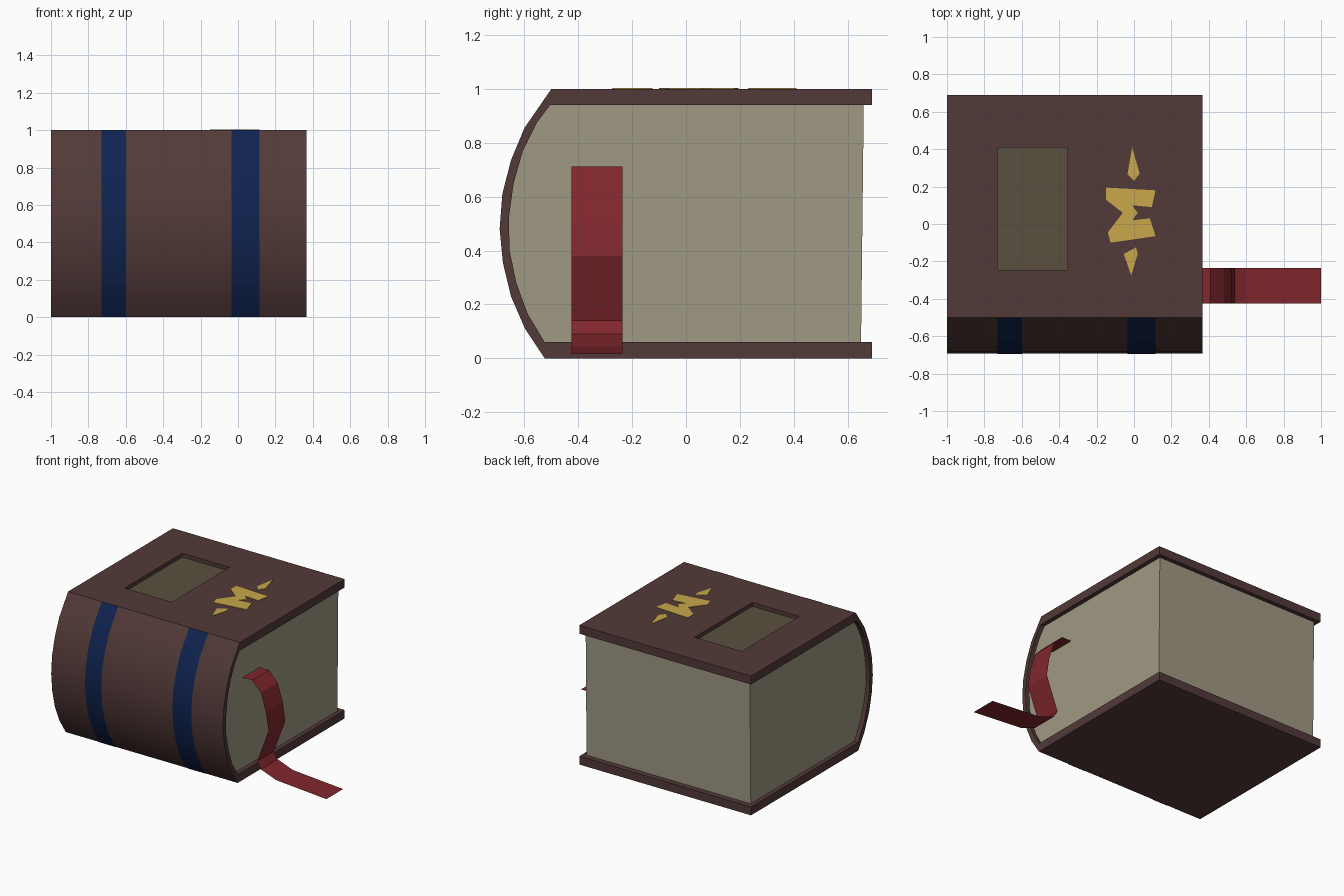
import bpy, bmesh
from mathutils import Vector

if "Cube" in bpy.data.objects:
    bpy.data.objects.remove(bpy.data.objects["Cube"])


def material(name, rgb):
    m = bpy.data.materials.new(name)
    m.diffuse_color = (*rgb, 1)
    m.use_nodes = True
    m.node_tree.nodes["Principled BSDF"].inputs["Base Color"].default_value = m.diffuse_color
    return m


leather = material("leather", (0.085, 0.042, 0.04))
paper = material("paper", (0.35, 0.32, 0.23))
blue = material("blue", (0.005, 0.017, 0.08))
red = material("red", (0.22, 0.02, 0.026))
gold = material("gold", (0.58, 0.39, 0.07))
olive = material("olive", (0.10, 0.08, 0.05))


def finish(name, bm, mat, smooth=False):
    bmesh.ops.recalc_face_normals(bm, faces=bm.faces)
    me = bpy.data.meshes.new(name)
    bm.to_mesh(me)
    bm.free()
    me.materials.append(mat)
    ob = bpy.data.objects.new(name, me)
    bpy.context.collection.objects.link(ob)
    if smooth:
        smooth_by_angle(ob)
    return ob


def select(ob):
    bpy.ops.object.select_all(action='DESELECT')
    ob.select_set(True)
    bpy.context.view_layer.objects.active = ob


def smooth_by_angle(ob):
    select(ob)
    bpy.ops.object.shade_smooth_by_angle(angle=0.6)


def prism(name, points, direction, mat, smooth=False):
    """Closed outline extruded along a direction."""
    bm = bmesh.new()
    face = bm.faces.new([bm.verts.new(p) for p in points])
    ext = bmesh.ops.extrude_face_region(bm, geom=[face], use_keep_orig=True)
    verts = [g for g in ext["geom"] if isinstance(g, bmesh.types.BMVert)]
    bmesh.ops.translate(bm, verts=verts, vec=direction)
    return finish(name, bm, mat, smooth)


def sheet(name, path, direction, mat, smooth=False):
    """Open path swept into a thin strip."""
    bm = bmesh.new()
    a = [bm.verts.new(p) for p in path]
    b = [bm.verts.new(Vector(p) + Vector(direction)) for p in path]
    for i in range(len(path) - 1):
        bm.faces.new((a[i], a[i + 1], b[i + 1], b[i]))
    return finish(name, bm, mat, smooth)


def rect(x0, x1, y0, y1, z):
    return [(x0, y0, z), (x1, y0, z), (x1, y1, z), (x0, y1, z)]


# Spine curves in (y, z), bottom to top
outer = [(-0.525, 0), (-0.598, 0.11), (-0.65, 0.23), (-0.68, 0.355), (-0.692, 0.48),
         (-0.682, 0.61), (-0.65, 0.735), (-0.6, 0.855), (-0.5, 1)]
inner = [(-0.525, 0.06), (-0.588, 0.165), (-0.63, 0.28), (-0.655, 0.4), (-0.658, 0.52),
         (-0.64, 0.65), (-0.606, 0.77), (-0.552, 0.877), (-0.505, 0.94)]

# Cover: boards and rounded spine in one wrap
wrap = [(0.69, 0)] + outer + [(0.69, 1), (0.69, 0.94)] + inner[::-1] + [(0.69, 0.06)]
cover = prism("cover", [(-1, y, z) for y, z in wrap], (1.365, 0, 0), leather)

# Recessed window in the top board
window = (-0.73, -0.355, -0.245, 0.41)
cutter = prism("window_cutter", rect(*window, 0.97), (0, 0, 0.1), leather)
cutter.hide_render = True
mod = cover.modifiers.new("window", 'BOOLEAN')
mod.operation = 'DIFFERENCE'
mod.solver = 'EXACT'
mod.object = cutter
select(cover)
bpy.ops.object.modifier_apply(modifier=mod.name)
bpy.data.objects.remove(cutter)
smooth_by_angle(cover)
prism("window_panel", rect(*window, 0.965), (0, 0, 0.007), olive)

# Page block, set back from the board edges
block = inner + [(0.66, 0.94), (0.65, 0.06)]
prism("pages", [(-0.97, y, z) for y, z in block], (1.305, 0, 0), paper, True)

# Blue bands around the spine
for name, x0, x1 in (("left_band", -0.73, -0.6), ("right_band", -0.035, 0.115)):
    sheet(name, [(x0, y - 0.003, z) for y, z in outer], (x1 - x0, 0, 0), blue, True)

# Gilded abstract ornament on the top board
ornament = {
    "ornament_centre": [(-0.15, 0.195), (-0.15, 0.13), (-0.06, 0.06), (-0.14, -0.045),
                        (-0.125, -0.1), (0.115, -0.065), (0.085, 0.03), (-0.01, 0.02),
                        (0.02, 0.06), (-0.01, 0.1), (0.095, 0.09), (0.115, 0.18)],
    "ornament_upper_point": [(-0.01, 0.41), (-0.035, 0.265), (0, 0.23), (0.03, 0.27)],
    "ornament_lower_point": [(-0.015, -0.275), (0.02, -0.16), (0.01, -0.125), (-0.055, -0.16)],
}
for name, pts in ornament.items():
    prism(name, [(x, y, 0.998) for x, y in pts], (0, 0, 0.005), gold)

# Ribbon bookmark hanging out of the pages
ribbon = [(0.33, 0.71), (0.41, 0.712), (0.48, 0.64), (0.52, 0.51), (0.54, 0.38),
          (0.45, 0.14), (0.48, 0.09), (0.6, 0.045), (1, 0.015)]
sheet("ribbon_bookmark", [(x, -0.425, z) for x, z in ribbon], (0, 0.19, 0), red)
